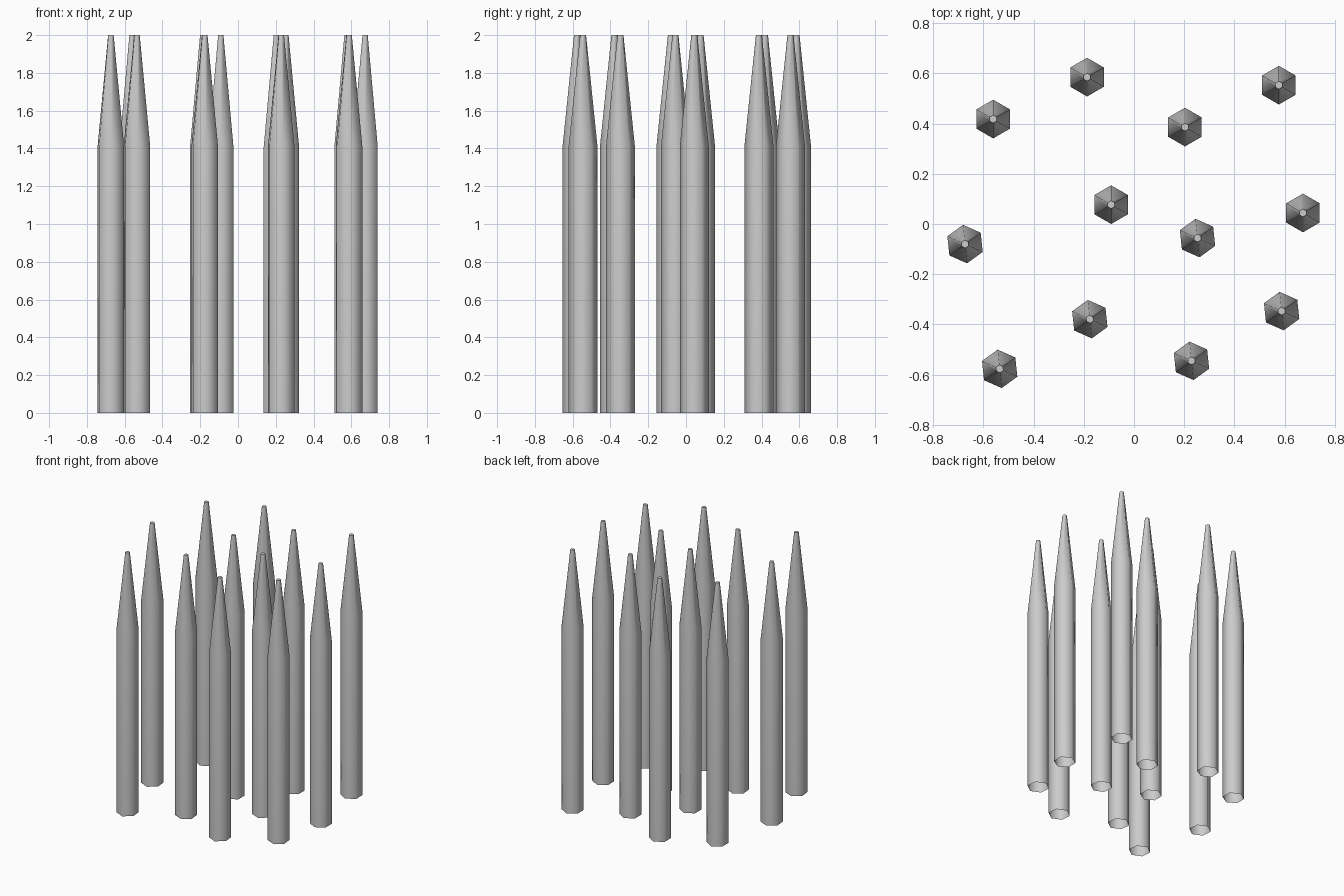
import bpy, bmesh
from math import radians, sin, cos, tau

if "Cube" in bpy.data.objects:
    bpy.data.objects.remove(bpy.data.objects["Cube"])

# Stake profile as (radius, height), six-sided, open at the bottom
PROFILE = [(0.077, 0.0), (0.077, 1.41), (0.016, 2.0)]
SIDES = 6


def make_stake_mesh():
    bm = bmesh.new()
    rings = [[bm.verts.new((r * sin(tau * i / SIDES), r * cos(tau * i / SIDES), z))
              for i in range(SIDES)] for r, z in PROFILE]
    # smooth-shaded side walls
    for low, high in zip(rings, rings[1:]):
        for i in range(SIDES):
            j = (i + 1) % SIDES
            bm.faces.new((low[j], low[i], high[i], high[j])).smooth = True
    # flat cap on the blunt tip
    bm.faces.new(rings[-1][::-1]).smooth = False
    mesh = bpy.data.meshes.new("stake")
    bm.to_mesh(mesh)
    bm.free()
    return mesh


# Back group stands straight, front group is turned slightly
back = [(-0.561, 0.418), (-0.187, 0.585), (0.577, 0.553),
        (0.203, 0.386), (-0.091, 0.077), (0.673, 0.044)]
front = [(0.253, -0.056), (-0.673, -0.080), (-0.176, -0.379),
         (0.588, -0.347), (-0.535, -0.577), (0.229, -0.545)]

stake = make_stake_mesh()
for group, points, turn in (("back", back, 0), ("front", front, 6)):
    for n, (x, y) in enumerate(points, 1):
        ob = bpy.data.objects.new(f"{group}_stake_{n}", stake)
        ob.location = (x, y, 0)
        ob.rotation_euler.z = radians(turn)
        bpy.context.collection.objects.link(ob)
